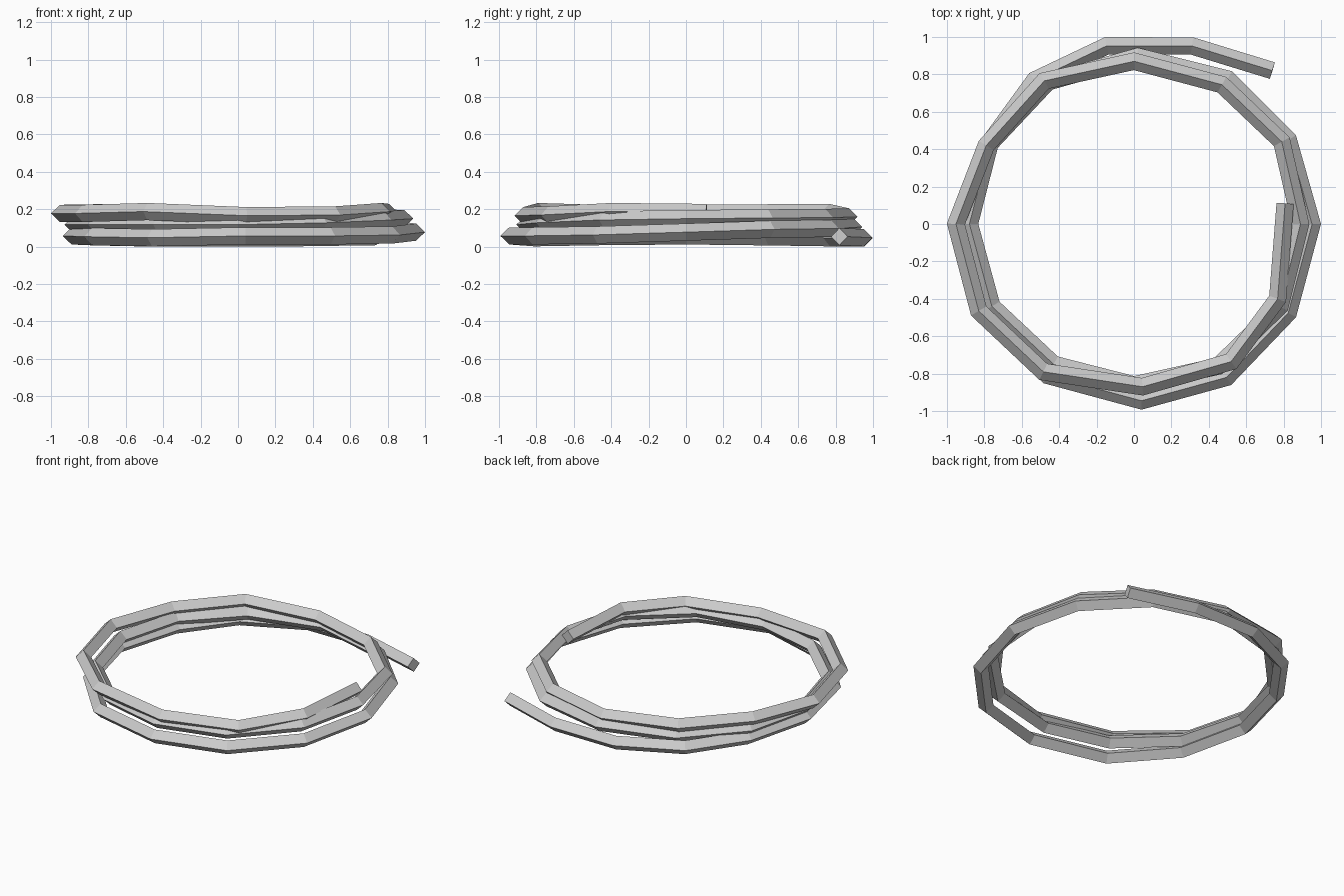
import bpy, bmesh
from mathutils import Vector

if "Cube" in bpy.data.objects:
    bpy.data.objects.remove(bpy.data.objects["Cube"])

R = 0.046  # half width of the diamond cross-section

# Centre line of the coil: loose tail, then just under three turns upwards
path = [Vector(p) for p in [
    (.74, .82, .056), (.31, .952, .05), (-.145, .953, .049), (-.53, .77, .05),
    (-.77, .44, .055), (-.89, 0, .06), (-.78, -.46, .056), (-.46, -.81, .05),
    (.04, -.945, .06), (.495, -.82, .06), (.825, -.475, .065), (.952, 0, .08),
    (.825, .45, .095), (.5, .775, .1), (.02, .895, .108), (-.46, .76, .112),
    (-.77, .43, .116), (-.88, 0, .12), (-.76, -.44, .12), (-.43, -.75, .12),
    (0, -.86, .12), (.45, -.76, .13), (.78, -.44, .145), (.89, 0, .152),
    (.79, .44, .156), (.47, .745, .158), (0, .87, .162), (-.48, .765, .185),
    (-.79, .42, .183), (-.952, 0, .18), (-.83, -.465, .18), (-.485, -.79, .19),
    (.045, -.87, .168), (.52, -.735, .172), (.768, -.4, .19), (.808, .11, .185)]]

# Sweep a diamond along the path with mitred corners
bm = bmesh.new()
rings = []
for i, p in enumerate(path):
    a = (p - path[max(i - 1, 0)]).normalized()
    b = (path[min(i + 1, len(path) - 1)] - p).normalized()
    t = (a + b).normalized()
    side = t.cross(Vector((0, 0, 1))).normalized()
    up = side.cross(t)
    ref = a if i else b
    w = R / max(t.dot(ref), 0.5)
    rings.append([bm.verts.new(p + o) for o in (side * w, up * R, -side * w, -up * R)])
for r0, r1 in zip(rings, rings[1:]):
    for k in range(4):
        bm.faces.new((r0[k], r0[(k + 1) % 4], r1[(k + 1) % 4], r1[k]))
bm.faces.new(rings[0])
bm.faces.new(rings[-1][::-1])
bmesh.ops.recalc_face_normals(bm, faces=bm.faces)

# Rest the coil on the floor
low = min(v.co.z for v in bm.verts)
bmesh.ops.translate(bm, verts=bm.verts, vec=(0, 0, -low))

mesh = bpy.data.meshes.new("rope_coil")
bm.to_mesh(mesh)
bm.free()
bpy.context.collection.objects.link(bpy.data.objects.new("rope_coil", mesh))
